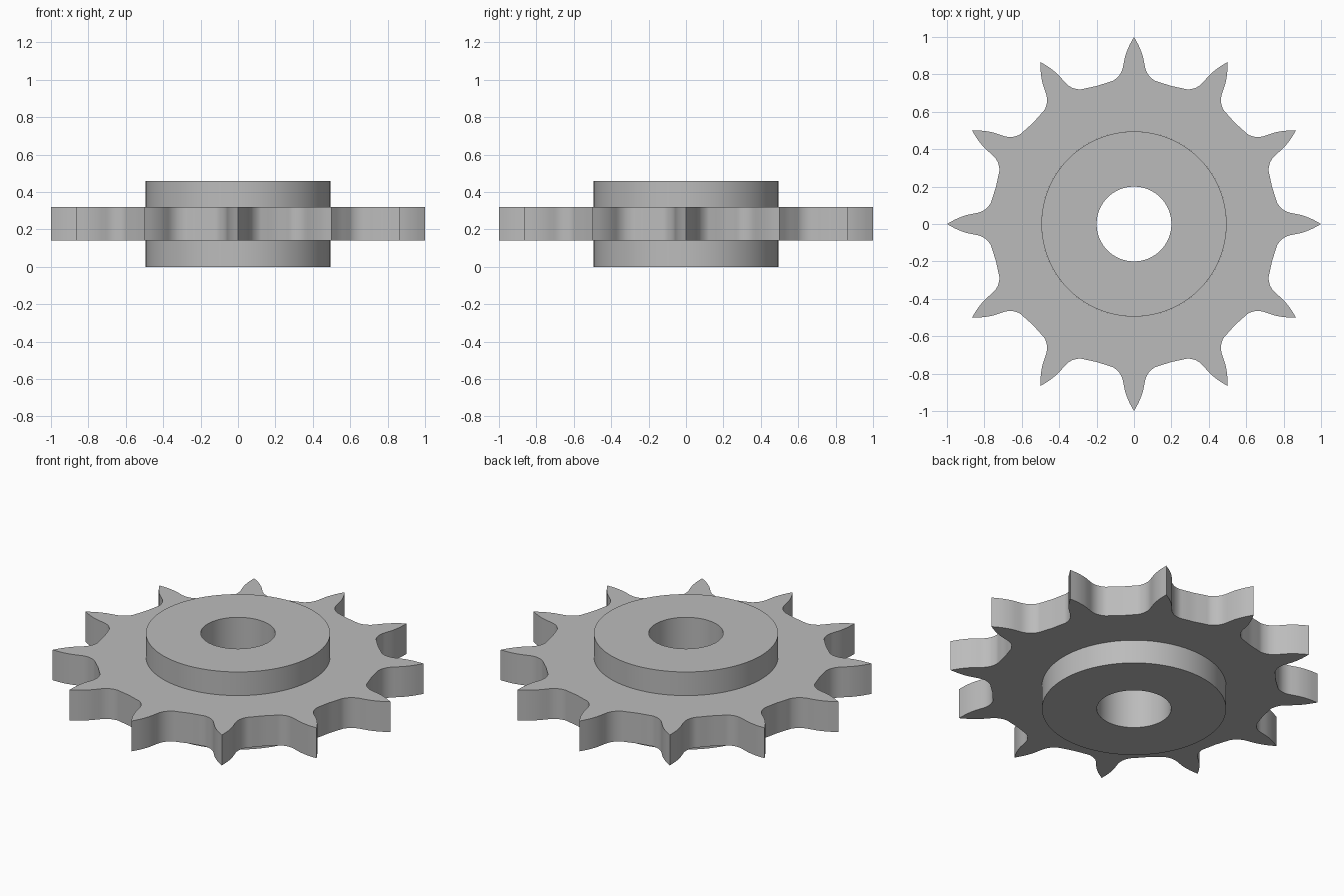
import bpy, bmesh
from math import radians, cos, sin, tau
from mathutils import Vector, Matrix

cube = bpy.data.objects.get("Cube")
if cube:
    bpy.data.objects.remove(cube)

TEETH = 12
STEPS = 3                      # curve points per profile span
HUB_R, BORE_R = 0.495, 0.2
HEIGHT, PLATE_LOW, PLATE_HIGH = 0.46, 0.14, 0.32

steel = bpy.data.materials.new("plain_steel_grey")
steel.use_nodes = True
GREY = (0.5, 0.5, 0.5, 1)
steel.diffuse_color = GREY
steel.node_tree.nodes["Principled BSDF"].inputs["Base Color"].default_value = GREY

# Half a tooth pointing along +x: tip, flank, root fillet, middle of the gap
HALF = [Vector(p) for p in (
    (1, 0), (0.95, 0.027), (0.9, 0.046), (0.86, 0.055), (0.835, 0.06),
    (0.813, 0.068), (0.79, 0.083), (0.768, 0.109), (0.757, 0.14), (0.738, 0.198))]


def smooth_path(pts):
    """Catmull-Rom curve through the points."""
    ext = [2 * pts[0] - pts[1]] + pts + [2 * pts[-1] - pts[-2]]
    out = []
    for a, b, c, d in zip(ext, ext[1:], ext[2:], ext[3:]):
        for i in range(STEPS):
            t = i / STEPS
            out.append(b + (c - a) * t / 2 + (a - 2.5 * b + 2 * c - d / 2) * t**2
                       + (1.5 * (b - c) + (d - a) / 2) * t**3)
    return out + [pts[-1]]


def toothed_outline():
    half = smooth_path(HALF)
    mirrored = [Vector((p.x, -p.y)) for p in half]
    tooth = mirrored[:0:-1] + half[:-1]
    return [Matrix.Rotation(k * tau / TEETH, 2) @ p for k in range(TEETH) for p in tooth]


def circle(radius, count):
    # Starts at the middle of a gap, in step with the toothed outline
    start = -tau / TEETH / 2
    return [Vector((radius * cos(start + i * tau / count),
                    radius * sin(start + i * tau / count))) for i in range(count)]


def loft(name, rings, closed):
    """Skin a sequence of (outline, height) rings with equal point counts."""
    bm = bmesh.new()
    loops = [[bm.verts.new((p.x, p.y, z)) for p in ring] for ring, z in rings]
    for lower, upper in zip(loops, loops[1:] + (loops[:1] if closed else [])):
        for i in range(len(lower)):
            j = (i + 1) % len(lower)
            bm.faces.new((lower[i], lower[j], upper[j], upper[i]))
    mesh = bpy.data.meshes.new(name)
    bm.to_mesh(mesh)
    bm.free()
    mesh.materials.append(steel)
    obj = bpy.data.objects.new(name, mesh)
    bpy.context.collection.objects.link(obj)
    bpy.ops.object.select_all(action='DESELECT')
    obj.select_set(True)
    bpy.context.view_layer.objects.active = obj
    bpy.ops.object.shade_smooth_by_angle(angle=radians(30))
    return obj


# Toothed plate, meeting the hub wall
outline = toothed_outline()
seat = circle(HUB_R, len(outline))
loft("toothed_plate", [(seat, PLATE_LOW), (outline, PLATE_LOW),
                       (outline, PLATE_HIGH), (seat, PLATE_HIGH)], closed=False)

# Hub with a through bore
hub_ring, bore = circle(HUB_R, 96), circle(BORE_R, 96)
loft("hub", [(bore, 0), (hub_ring, 0), (hub_ring, HEIGHT), (bore, HEIGHT)], closed=True)
